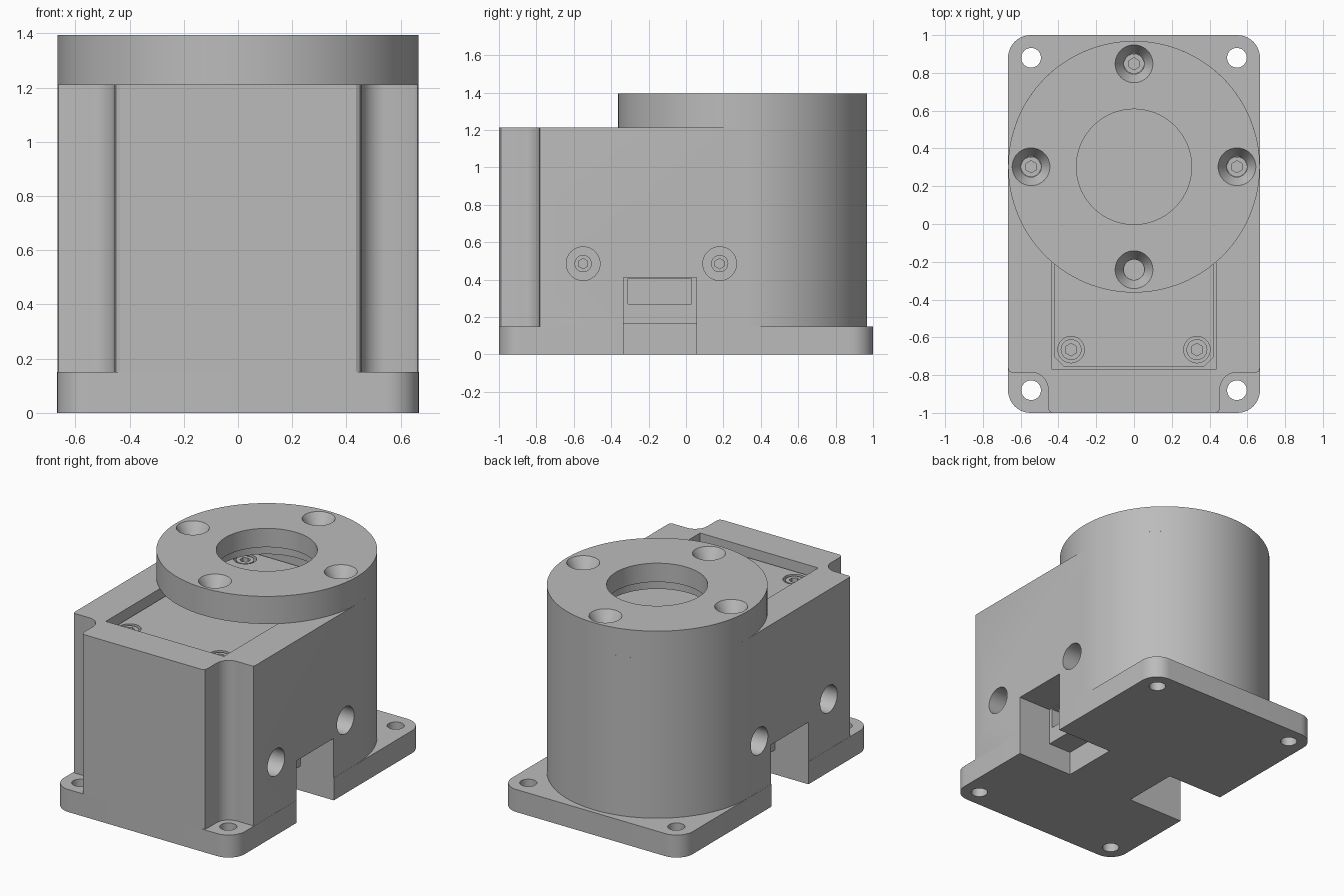
import bpy, bmesh
from math import cos, sin, pi, radians
from mathutils import Matrix, Vector

cube = bpy.data.objects.get("Cube")
if cube:
    bpy.data.objects.remove(cube, do_unlink=True)

grey = bpy.data.materials.new("machined grey")
grey.use_nodes = True
grey.diffuse_color = (0.5, 0.5, 0.5, 1)
grey.node_tree.nodes["Principled BSDF"].inputs["Base Color"].default_value = (0.5, 0.5, 0.5, 1)

CY, R = 0.303, 0.666      # axis and radius of the round housing
BASE_TOP, BODY_TOP, TOP = 0.15, 1.212, 1.395
LID_TOP = 1.15


def finish(name, bm):
    bmesh.ops.recalc_face_normals(bm, faces=bm.faces)
    mesh = bpy.data.meshes.new(name)
    bm.to_mesh(mesh)
    bm.free()
    mesh.materials.append(grey)
    ob = bpy.data.objects.new(name, mesh)
    bpy.context.collection.objects.link(ob)
    return ob


def prism(name, outline, z0, z1):
    """Extrude a flat outline upwards."""
    bm = bmesh.new()
    face = bm.faces.new([bm.verts.new((x, y, z0)) for x, y in outline])
    new = bmesh.ops.extrude_face_region(bm, geom=[face])["geom"]
    bmesh.ops.translate(bm, vec=(0, 0, z1 - z0),
                        verts=[v for v in new if isinstance(v, bmesh.types.BMVert)])
    return finish(name, bm)


def box(name, x0, x1, y0, y1, z0, z1):
    x0, x1 = sorted((x0, x1))
    return prism(name, [(x0, y0), (x1, y0), (x1, y1), (x0, y1)], z0, z1)


def arc(cx, cy, r, a0, a1, n):
    return [(cx + r * cos(radians(a0 + (a1 - a0) * i / n)),
             cy + r * sin(radians(a0 + (a1 - a0) * i / n))) for i in range(n + 1)]


def cone(name, start, end, r1, r2=None, sides=40):
    """Cylinder or cone between two points."""
    a, b = Vector(start), Vector(end)
    bm = bmesh.new()
    turn = (b - a).to_track_quat('Z', 'Y').to_matrix().to_4x4()
    bmesh.ops.create_cone(bm, cap_ends=True, segments=sides, radius1=r1,
                          radius2=r1 if r2 is None else r2, depth=(b - a).length,
                          matrix=Matrix.Translation((a + b) / 2) @ turn)
    return finish(name, bm)


def cut(target, cutter):
    cutter.hide_render = True
    mod = target.modifiers.new("cut", 'BOOLEAN')
    mod.operation, mod.solver, mod.object = 'DIFFERENCE', 'EXACT', cutter
    bpy.context.view_layer.objects.active = target
    bpy.ops.object.modifier_apply(modifier=mod.name)
    bpy.data.objects.remove(cutter, do_unlink=True)


def screw(name, top, axis, r, length=0.08):
    """Cap screw with a hexagonal socket."""
    top, axis = Vector(top), Vector(axis)
    ob = cone(name, top - axis * length, top, r, sides=32)
    cut(ob, cone("socket", top - axis * 0.03, top + axis * 0.05, r * 0.6, sides=6))
    return ob


# Base plate with rounded corners and four mounting holes
outline = []
for i, (sx, sy) in enumerate([(1, 1), (-1, 1), (-1, -1), (1, -1)]):
    outline += arc(sx * 0.547, sy * 0.88, 0.12, 90 * i, 90 * i + 90, 10)
base = prism("base_plate", outline, 0, BASE_TOP)
for sx in (-1, 1):
    for sy in (-1, 1):
        cut(base, cone("hole", (sx * 0.545, sy * 0.88, -0.1), (sx * 0.545, sy * 0.88, 0.3), 0.052))

# Housing: square front with relieved corners, round back
right = [(0.435, -1), (0.45, -0.99), (0.455, -0.97)]
right += arc(0.545, -0.875, 0.09, 180, 90, 10)
right += [(0.65, -0.785), (0.662, -0.78), (R, -0.765)]
right += arc(0, CY, R, 0, 90, 40)
left = [(-x, y) for x, y in reversed(right[:-1])]
body = prism("housing", right + left, BASE_TOP, BODY_TOP)

# Lid pocket in the top
cut(body, box("pocket", -0.435, 0.435, -0.77, 0.66, 1.09, 1.4))

for s in (-1, 1):
    # Cable notches in both sides, stepped, with a socket window
    cut(base, box("notch", s * 0.25, s * 0.8, -0.335, 0.055, -0.1, 0.3))
    cut(body, box("step", s * 0.25, s * 0.8, -0.335, 0.055, 0.1, 0.162))
    cut(body, box("notch", s * 0.42, s * 0.8, -0.335, 0.055, 0.1, 0.412))
    cut(body, box("window", s * 0.3, s * 0.5, -0.31, 0.03, 0.27, 0.405))
    # Counterbored side screws
    for y in (-0.55, 0.18):
        cut(body, cone("bore", (s * 0.53, y, 0.485), (s * 0.8, y, 0.485), 0.09))
        screw("side_screw", (s * 0.55, y, 0.485), (s, 0, 0), 0.046)

# Lid plate with chamfered corners and four sunk screws
lid = prism("lid", [(-0.37, -0.757), (0.37, -0.757), (0.422, -0.705), (0.422, 0.65),
                    (-0.422, 0.65), (-0.422, -0.705)], 1.09, LID_TOP)
for s in (-1, 1):
    for y in (-0.665, 0.55):
        cut(lid, cone("bore", (s * 0.333, y, LID_TOP - 0.04), (s * 0.333, y, 1.3), 0.07))
        screw("lid_screw", (s * 0.333, y, LID_TOP - 0.005), (0, 0, 1), 0.055, 0.04)

# Round flange with central bore and countersunk holes
flange = cone("flange", (0, CY, BODY_TOP), (0, CY, TOP), R, sides=128)
cut(flange, cone("bore", (0, CY, 1), (0, CY, 1.6), 0.305, sides=80))
cut(flange, cone("counterbore", (0, CY, 1), (0, CY, 1.27), 0.33, sides=80))
for i in range(4):
    x, y = 0.545 * cos(i * pi / 2), CY + 0.545 * sin(i * pi / 2)
    cut(flange, cone("shaft", (x, y, 1), (x, y, 1.6), 0.054))
    cut(flange, cone("sink", (x, y, TOP - 0.075), (x, y, TOP + 0.025), 0.055, 0.115))
    if i != 3:
        screw("flange_screw", (x, y, TOP - 0.08), (0, 0, 1), 0.053, 0.1)

# Smooth the curved walls, keep the edges sharp
bpy.ops.object.select_all(action='DESELECT')
for ob in bpy.context.scene.objects:
    if ob.type == 'MESH':
        ob.select_set(True)
        bpy.context.view_layer.objects.active = ob
bpy.ops.object.shade_smooth_by_angle(angle=radians(30))
